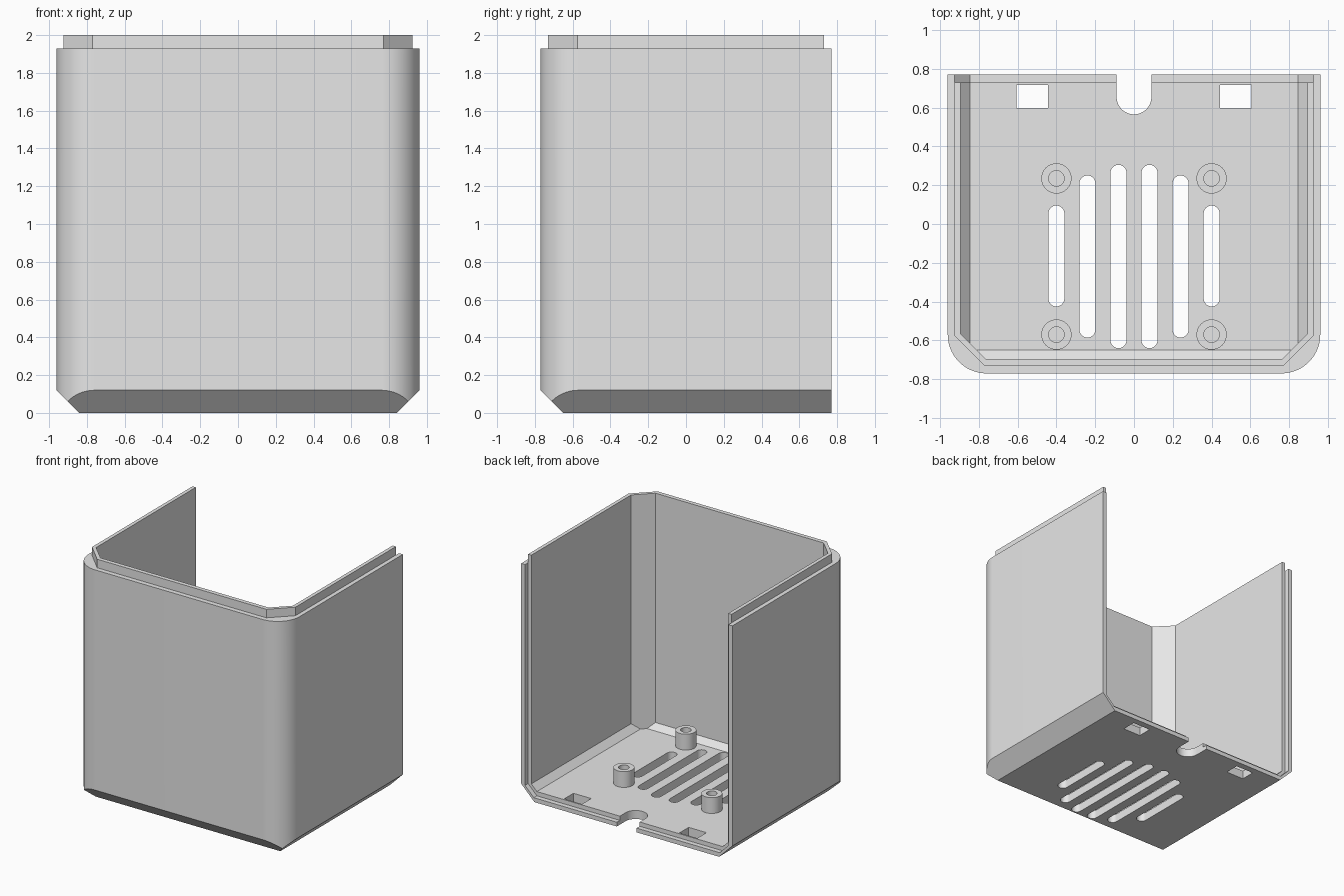
import bpy, bmesh, math
from mathutils import Vector

cube = bpy.data.objects.get("Cube")
if cube:
    bpy.data.objects.remove(cube, do_unlink=True)

grey = bpy.data.materials.new("light_grey_plastic")
grey.use_nodes = True
grey.diffuse_color = (0.8, 0.8, 0.8, 1)
grey.node_tree.nodes["Principled BSDF"].inputs["Base Color"].default_value = (0.8, 0.8, 0.8, 1)


def arc(cx, cy, r, start, end, steps):
    """Points on an arc, angles in degrees."""
    angles = [math.radians(start + (end - start) * i / steps) for i in range(steps + 1)]
    return [(cx + r * math.cos(a), cy + r * math.sin(a)) for a in angles]


def prism(name, plan, z0, z1, side=None, front=None):
    """Extrude a plan; side and front trim the bottom edges at 45 degrees."""
    bm = bmesh.new()
    face = bm.faces.new([bm.verts.new((x, y, z0)) for x, y in plan])
    top = bmesh.ops.extrude_face_region(bm, geom=[face])["geom"]
    bmesh.ops.translate(bm, vec=(0, 0, z1 - z0),
                        verts=[g for g in top if isinstance(g, bmesh.types.BMVert)])
    planes = []
    if side:
        planes += [((s * side, 0, z0), (s, 0, -1)) for s in (-1, 1)]
    if front:
        planes.append(((0, -front, z0), (0, -1, -1)))
    for point, normal in planes:
        bmesh.ops.bisect_plane(bm, geom=bm.verts[:] + bm.edges[:] + bm.faces[:], dist=1e-5,
                               plane_co=point, plane_no=Vector(normal).normalized(),
                               clear_outer=True)
        bmesh.ops.holes_fill(bm, edges=[e for e in bm.edges if e.is_boundary], sides=0)
    bmesh.ops.recalc_face_normals(bm, faces=bm.faces[:])
    mesh = bpy.data.meshes.new(name)
    bm.to_mesh(mesh)
    bm.free()
    mesh.materials.append(grey)
    obj = bpy.data.objects.new(name, mesh)
    bpy.context.collection.objects.link(obj)
    return obj


def activate(obj):
    bpy.ops.object.select_all(action="DESELECT")
    obj.select_set(True)
    bpy.context.view_layer.objects.active = obj


def cut(obj, cutter):
    """Subtract the cutter and discard it."""
    mod = obj.modifiers.new("cut", "BOOLEAN")
    mod.operation, mod.solver, mod.object = "DIFFERENCE", "EXACT", cutter
    activate(obj)
    bpy.ops.object.modifier_apply(modifier=mod.name)
    bpy.data.objects.remove(cutter, do_unlink=True)


def box_plan(x0, x1, y0, y1):
    return [(x0, y0), (x1, y0), (x1, y1), (x0, y1)]


def angled_plan(x, front, back, diagonal):
    """Rectangle with its two front corners cut diagonally."""
    return [(x, back), (-x, back), (-x, x - diagonal), (front - diagonal, -front),
            (diagonal - front, -front), (x, x - diagonal)]


def slot_plan(x, y0, y1, r):
    return arc(x, y0 + r, r, 180, 360, 16) + arc(x, y1 - r, r, 0, 180, 16)


# Outer body with rounded front corners and a chamfered foot
W, D, R = 0.96, 0.77, 0.2
plan = (arc(R - W, R - D, R, 180, 270, 24) + arc(W - R, R - D, R, 270, 360, 24)
        + [(W, D), (-W, D)])
shell = prism("enclosure_shell", plan, 0, 2, side=0.84, front=0.65)

# Stepped lip around the rim
trim = prism("rim_trim", box_plan(-1.2, 1.2, -1.2, 1.2), 1.93, 2.3)
cut(trim, prism("lip_core", angled_plan(0.925, 0.73, 0.73, 1.5), 1.8, 2.5))
cut(shell, trim)

# Inner cavity, open at the back, and the rebate along the back edge
cut(shell, prism("cavity", angled_plan(0.895, 0.695, 1.1, 1.46), 0.07, 2.4,
                 side=0.845, front=0.65))
cut(shell, prism("rebate", box_plan(-0.925, 0.925, 0.73, 1.2), 0.035, 2.5, side=0.845))

# Ventilation slots, clip windows and cable notch in the floor
for s in (-1, 1):
    for x, y0, y1 in ((0.08, -0.64, 0.305), (0.24, -0.585, 0.25), (0.4, -0.425, 0.095)):
        cut(shell, prism("vent_slot", slot_plan(s * x, y0, y1, 0.041), -0.3, 0.4))
    xs = sorted((s * 0.443, s * 0.605))
    cut(shell, prism("clip_window", box_plan(*xs, 0.598, 0.717), -0.3, 0.4))
cut(shell, prism("cable_notch", slot_plan(0, 0.565, 1.4, 0.09), -0.3, 0.4))

# Hollow screw posts
posts = []
for side_name, x in (("right", -0.4), ("left", 0.4)):
    for end_name, y in (("front", -0.57), ("back", 0.235)):
        post = prism(f"screw_post_{end_name}_{side_name}",
                     arc(x, y, 0.078, 0, 348.75, 31), 0.065, 0.2)
        cut(post, prism("screw_hole", arc(x, y, 0.04, 0, 348.75, 31), 0.072, 0.4))
        posts.append(post)

for obj in [shell] + posts:
    activate(obj)
    bpy.ops.object.shade_smooth_by_angle(angle=math.radians(30))
